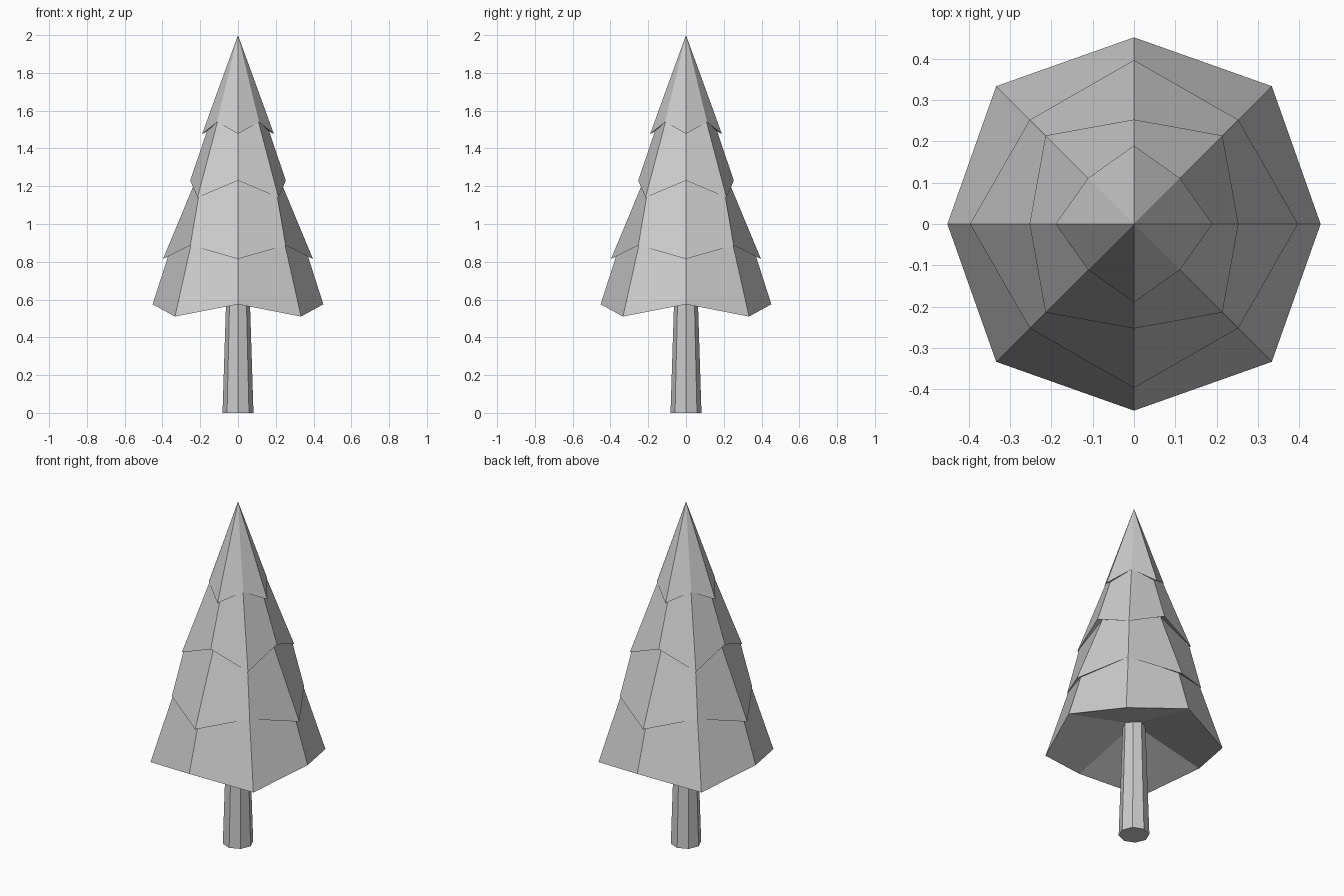
import bpy
import bmesh
import math

if "Cube" in bpy.data.objects:
    bpy.data.objects.remove(bpy.data.objects["Cube"], do_unlink=True)

SIDES = 8


def make_material(name, color):
    mat = bpy.data.materials.new(name)
    mat.use_nodes = True
    mat.diffuse_color = color
    mat.node_tree.nodes["Principled BSDF"].inputs["Base Color"].default_value = color
    return mat


def lathe(name, rings, bottom_z, top_z, mat):
    """Join eight-sided rings, closed by a centre point at each end.
    A ring is (radius, z) of its even corners, then of its odd corners."""
    bm = bmesh.new()
    loops = []
    for ring in rings:
        loop = []
        for i in range(SIDES):
            radius, z = ring[i % 2]
            a = math.tau * i / SIDES
            loop.append(bm.verts.new((radius * math.cos(a), radius * math.sin(a), z)))
        loops.append(loop)
    bottom = bm.verts.new((0, 0, bottom_z))
    top = bm.verts.new((0, 0, top_z))
    for i in range(SIDES):
        j = (i + 1) % SIDES
        bm.faces.new((bottom, loops[0][j], loops[0][i]))
        for low, high in zip(loops, loops[1:]):
            bm.faces.new((low[i], low[j], high[j], high[i]))
        bm.faces.new((loops[-1][i], loops[-1][j], top))
    bmesh.ops.recalc_face_normals(bm, faces=bm.faces)
    mesh = bpy.data.meshes.new(name)
    bm.to_mesh(mesh)
    bm.free()
    mesh.materials.append(mat)
    obj = bpy.data.objects.new(name, mesh)
    bpy.context.collection.objects.link(obj)
    bpy.ops.object.select_all(action="DESELECT")
    obj.select_set(True)
    bpy.context.view_layer.objects.active = obj
    bpy.ops.object.shade_smooth_by_angle(angle=math.radians(30))
    return obj


grey = make_material("plain grey", (0.6, 0.6, 0.6, 1))

# Foliage: each tier is a zigzag rim and the narrower ring tucked under the next rim
foliage_rings = [
    ((0.452, 0.575), (0.472, 0.51)),
    ((0.37, 0.83), (0.35, 0.895)),
    ((0.397, 0.815), (0.357, 0.887)),
    ((0.22, 1.24), (0.292, 1.155)),
    ((0.253, 1.23), (0.303, 1.14)),
    ((0.165, 1.49), (0.15, 1.55)),
    ((0.19, 1.477), (0.157, 1.54)),
]
lathe("foliage", foliage_rings, 0.68, 2.0, grey)

# Trunk: tapered post that ends inside the foliage
trunk_rings = [((0.082, 0.0),) * 2, ((0.058, 0.75),) * 2]
lathe("trunk", trunk_rings, 0.0, 0.75, grey)
